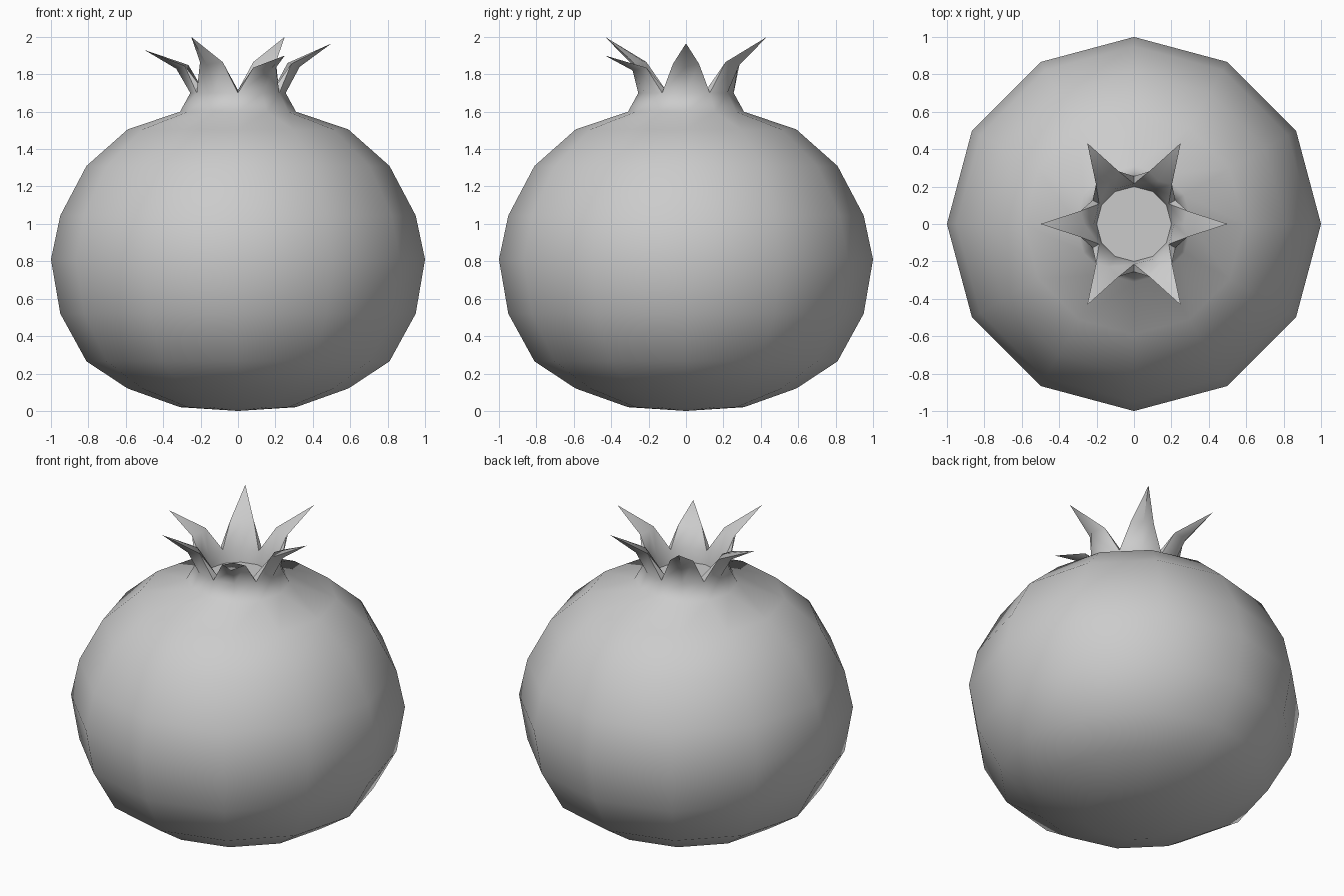
import bpy, bmesh, math

if "Cube" in bpy.data.objects:
    bpy.data.objects.remove(bpy.data.objects["Cube"])

N = 12
bm = bmesh.new()


def pt(r, deg, z, side=0.0):
    a = math.radians(deg)
    return bm.verts.new((r * math.cos(a) - side * math.sin(a),
                         r * math.sin(a) + side * math.cos(a), z))


def ring(r, z):
    return [pt(r, 360 * i / N, z) for i in range(N)]


def bridge(a, b):
    for i in range(N):
        j = (i + 1) % N
        bm.faces.new((a[i], a[j], b[j], b[i]))


# Fruit body: lathed profile closed at the bottom
profile = [(0.31, 0.02), (0.59, 0.12), (0.81, 0.265), (0.95, 0.52), (1.0, 0.81),
           (0.95, 1.045), (0.81, 1.31), (0.59, 1.505), (0.31, 1.60)]
rings = [ring(r, z) for r, z in profile]
pole = bm.verts.new((0, 0, 0))
for i in range(N):
    bm.faces.new((pole, rings[0][(i + 1) % N], rings[0][i]))

# Neck, inner lip and floor of the crown
rings.append(ring(0.255, 1.70))
for a, b in zip(rings, rings[1:]):
    bridge(a, b)
outer = rings[-1]
inner = ring(0.215, 1.715)
floor = ring(0.20, 1.63)
bridge(inner, floor)
bm.faces.new(floor)

# Six bent, pointed sepals of slightly different height
tips = [1.965, 2.0, 2.0, 1.93, 2.0, 1.90]
for k, tz in enumerate(tips):
    deg, c = 60 * k, 2 * k
    lo, hi = (c - 1) % N, (c + 1) % N
    dz = (tz - 1.965) * 0.3
    left = pt(0.285, deg, 1.855 + dz, -0.07)
    right = pt(0.285, deg, 1.855 + dz, 0.07)
    front = pt(0.33, deg, 1.84 + dz)
    back = pt(0.265, deg, 1.86 + dz)
    tip = pt(0.5, deg, tz)
    for f in ((outer[lo], outer[c], front, left), (outer[c], outer[hi], right, front),
              (left, front, tip), (front, right, tip),
              (inner[c], inner[lo], left, back), (inner[hi], inner[c], back, right),
              (back, left, tip), (right, back, tip),
              (outer[lo], left, inner[lo]), (outer[hi], inner[hi], right)):
        bm.faces.new(f)

bmesh.ops.recalc_face_normals(bm, faces=bm.faces)
mesh = bpy.data.meshes.new("pomegranate")
bm.to_mesh(mesh)
bm.free()
fruit = bpy.data.objects.new("pomegranate", mesh)
bpy.context.collection.objects.link(fruit)
bpy.context.view_layer.objects.active = fruit
fruit.select_set(True)
bpy.ops.object.shade_smooth_by_angle(angle=math.radians(60))
